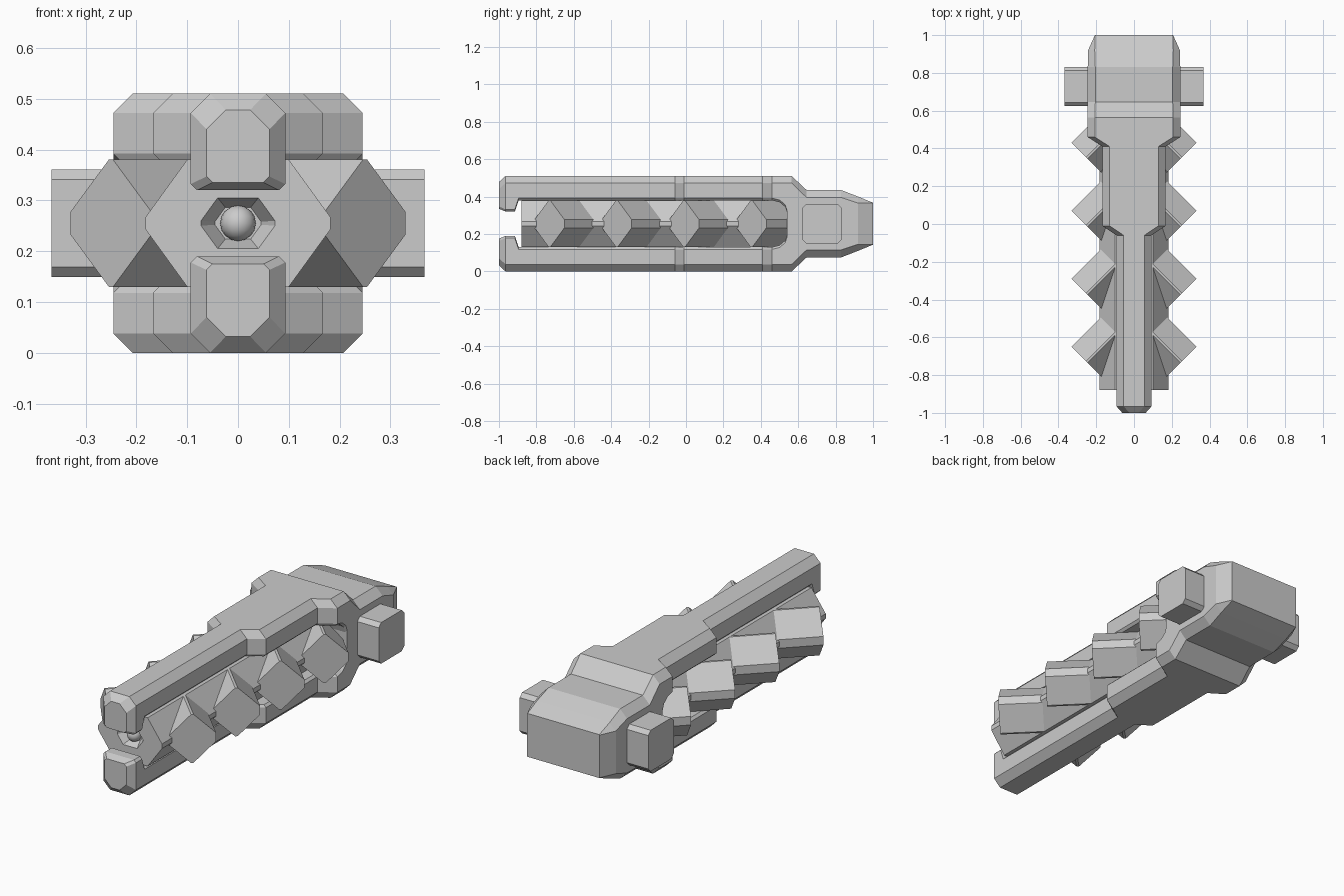
import bpy, bmesh
from mathutils import Vector

if "Cube" in bpy.data.objects:
    bpy.data.objects.remove(bpy.data.objects["Cube"])

MID = 0.255  # height of the long axis


def loft(name, rings, smooth=False):
    """Skin a list of equal-length rings and cap both ends."""
    bm = bmesh.new()
    vs = [[bm.verts.new(p) for p in r] for r in rings]
    n = len(vs[0])
    for a, b in zip(vs, vs[1:]):
        for i in range(n):
            j = (i + 1) % n
            bm.faces.new((a[i], a[j], b[j], b[i]))
    bm.faces.new(vs[0])
    bm.faces.new(vs[-1])
    bmesh.ops.recalc_face_normals(bm, faces=bm.faces)
    me = bpy.data.meshes.new(name)
    bm.to_mesh(me)
    bm.free()
    ob = bpy.data.objects.new(name, me)
    bpy.context.collection.objects.link(ob)
    return ob


def octagon(y, w, z0, z1, c0, c1):
    """Chamfered rectangle across x; c0/c1 are lower/upper chamfers."""
    half = [(w - c0, z0), (w, z0 + c0), (w, z1 - c1), (w - c1, z1)]
    return [(x, y, z) for x, z in half] + [(-x, y, z) for x, z in reversed(half)]


# Upper and lower prongs: y, half width, inner z, outer z
prong = [(-1.0, 0.062, 0.335, 0.478), (-0.965, 0.093, 0.32, 0.51),
         (-0.915, 0.093, 0.32, 0.51), (-0.895, 0.093, 0.38, 0.51),
         (-0.06, 0.093, 0.38, 0.51), (-0.01, 0.167, 0.38, 0.51),
         (0.41, 0.167, 0.38, 0.51), (0.46, 0.245, 0.38, 0.51),
         (0.50, 0.245, 0.37, 0.51), (0.53, 0.245, 0.345, 0.51),
         (0.545, 0.245, 0.30, 0.51)]
upper = [octagon(y, w, a, b, 0.012, 0.038) for y, w, a, b in prong]
loft("upper_prong", upper)
loft("lower_prong", [[(x, y, 2 * MID - z) for x, y, z in r] for r in upper])

# Rear block: y, half width, half height, chamfer
block = [(0.54, 0.245, 0.255, 0.038), (0.565, 0.245, 0.255, 0.038),
         (0.645, 0.245, 0.18, 0.04), (0.83, 0.245, 0.18, 0.04),
         (0.92, 0.243, 0.145, 0.035), (1.0, 0.207, 0.112, 0.002)]
loft("rear_block", [octagon(y, w, MID - h, MID + h, c, c) for y, w, h, c in block])

# Cross pin through the rear block
bpy.ops.mesh.primitive_cube_add(size=1, location=(0, 0.728, MID))
pin = bpy.context.object
pin.name = "cross_pin"
pin.scale = (0.734, 0.208, 0.212)
bpy.ops.object.transform_apply(location=False, rotation=False, scale=True)
bm = bmesh.new()
bm.from_mesh(pin.data)
long_edges = [e for e in bm.edges if abs(e.verts[0].co.x - e.verts[1].co.x) > 0.5]
bmesh.ops.bevel(bm, geom=long_edges, offset=0.02, segments=1, affect='EDGES')
bm.to_mesh(pin.data)
bm.free()

# Hexagonal core bar with a recessed front end
hexa = [(0.1, 0.125), (0.182, 0.012), (0.182, -0.012), (0.1, -0.125),
        (-0.1, -0.125), (-0.182, -0.012), (-0.182, 0.012), (-0.1, 0.125)]
core = [(0.25, -0.835), (0.4, -0.88), (1.0, -0.88), (1.0, 0.50), (0.8, 0.55)]
loft("core_bar", [[(x * s, y, MID + z * s) for x, z in hexa] for s, y in core])

# Rounded nub inside the recess
bpy.ops.mesh.primitive_uv_sphere_add(segments=16, ring_count=8, radius=0.035,
                                     location=(0, -0.845, MID))
bpy.context.object.name = "front_nub"
bpy.ops.object.shade_smooth()

# Saw teeth: diamond prisms pointing forward and outward on both sides
sec = [(0.113, 0.022), (0.006, 0.125), (-0.006, 0.125),
       (-0.113, 0.022), (-0.113, -0.022), (-0.006, -0.125),
       (0.006, -0.125), (0.113, -0.022)]
for side, label in ((1, "right"), (-1, "left")):
    axis = Vector((-side, 1, 0)).normalized()
    across = Vector((side, 1, 0)).normalized()
    for k in range(4):
        cap = Vector((side * 0.25, -0.73 + 0.36 * k, MID))
        rings = [[cap + axis * d + across * u + Vector((0, 0, v)) for u, v in sec]
                 for d in (0, 0.22)]
        loft(f"{label}_tooth_{k + 1}", rings)
